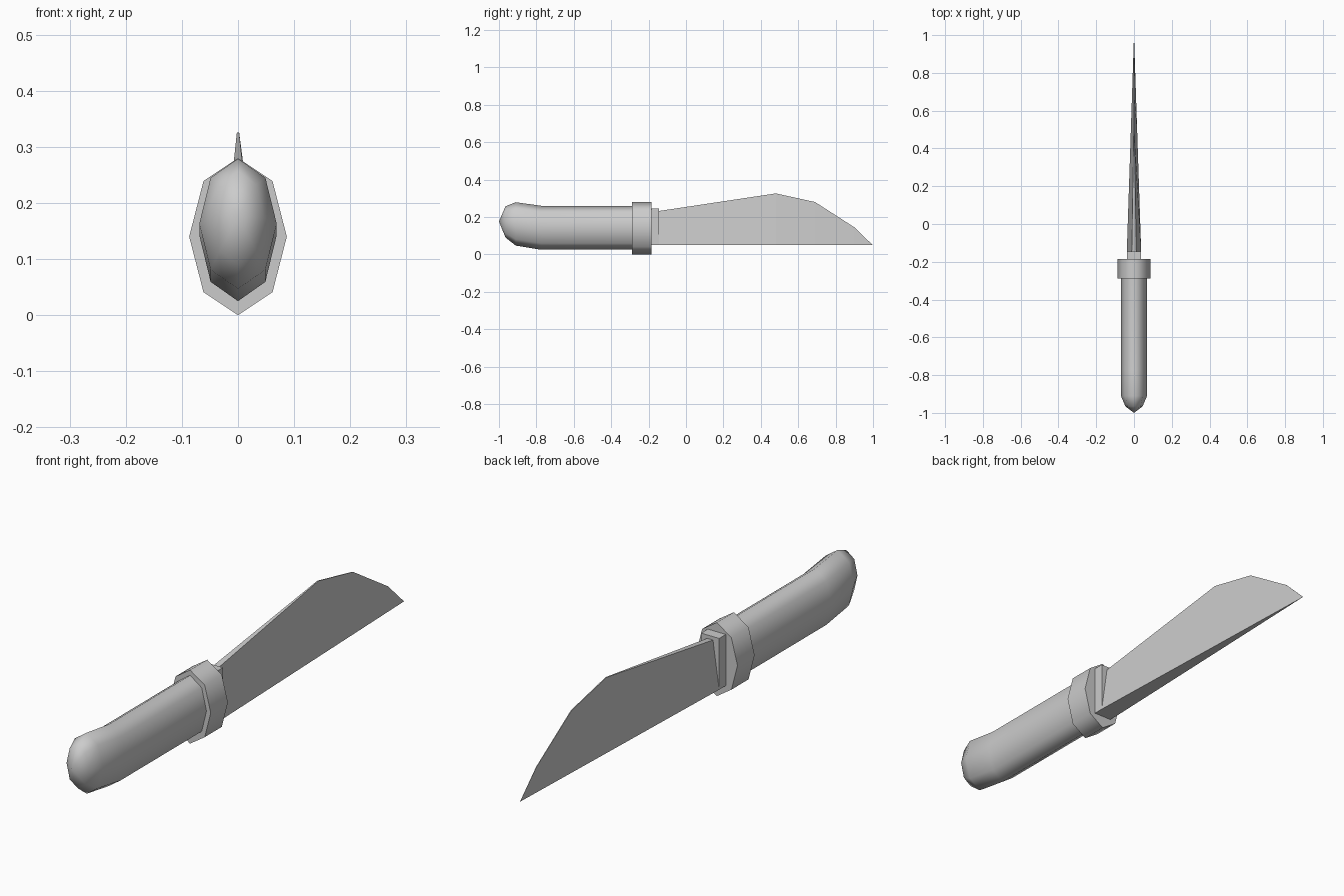
import bpy, bmesh, math

cube = bpy.data.objects.get("Cube")
if cube:
    bpy.data.objects.remove(cube, do_unlink=True)

grey = bpy.data.materials.new("plain_grey")
grey.use_nodes = True
colour = (0.6, 0.6, 0.6, 1)
grey.diffuse_color = colour
grey.node_tree.nodes["Principled BSDF"].inputs["Base Color"].default_value = colour


def loft(name, sections, smooth_angle=None):
    """Skin a row of closed sections; a one-point section closes to a tip."""
    bm = bmesh.new()
    rings = [[bm.verts.new(p) for p in s] for s in sections]
    for a, b in zip(rings, rings[1:]):
        n = len(a)
        for i in range(n):
            j = (i + 1) % n
            if len(b) == 1:
                bm.faces.new((a[i], a[j], b[0]))
            else:
                bm.faces.new((a[i], a[j], b[j], b[i]))
    for end in (rings[0], rings[-1]):
        if len(end) > 2:
            bm.faces.new(end)
    bmesh.ops.recalc_face_normals(bm, faces=bm.faces)
    mesh = bpy.data.meshes.new(name)
    bm.to_mesh(mesh)
    bm.free()
    mesh.materials.append(grey)
    obj = bpy.data.objects.new(name, mesh)
    bpy.context.collection.objects.link(obj)
    if smooth_angle:
        bpy.ops.object.select_all(action='DESELECT')
        obj.select_set(True)
        bpy.context.view_layer.objects.active = obj
        bpy.ops.object.shade_smooth_by_angle(angle=math.radians(smooth_angle))
    return obj


def octagon(y, low, high, half_width):
    """Tall eight-sided section with points at top and bottom."""
    mid, r = (low + high) / 2, (high - low) / 2
    return [(half_width * math.sin(k * math.pi / 4), y,
             mid + r * math.cos(k * math.pi / 4)) for k in range(8)]


def wedge(y, low, high, base, spine):
    """Four-sided section, wide at the bottom and thin at the top."""
    return [(-base, y, low), (base, y, low), (spine, y, high), (-spine, y, high)]


# Handle with a swollen, rounded butt
handle = [(-0.2, 0.025, 0.26, 0.069), (-0.775, 0.025, 0.26, 0.069),
          (-0.91, 0.047, 0.279, 0.069), (-0.965, 0.09, 0.257, 0.046)]
loft("handle", [octagon(*s) for s in handle] + [[(0, -1.0, 0.176)]], 80)

# Collar between handle and blade
loft("collar", [octagon(y, 0, 0.28, 0.087) for y in (-0.288, -0.185)], 80)

# Block that holds the blade
loft("blade_block", [wedge(y, 0.05, 0.245, 0.038, 0.038) for y in (-0.2, -0.145)])

# Blade: flat wedge base narrowing to the tip, thin spine
outline = [(-0.145, 0.232, 0.012), (0.48, 0.326, 0.002),
           (0.69, 0.28, 0.0015), (0.9, 0.145, 0.001)]
tip = 0.998
blade = [wedge(y, 0.05, top, 0.038 * (tip - y) / (tip + 0.145), spine)
         for y, top, spine in outline]
loft("blade", blade + [[(0, tip, 0.05)]])
